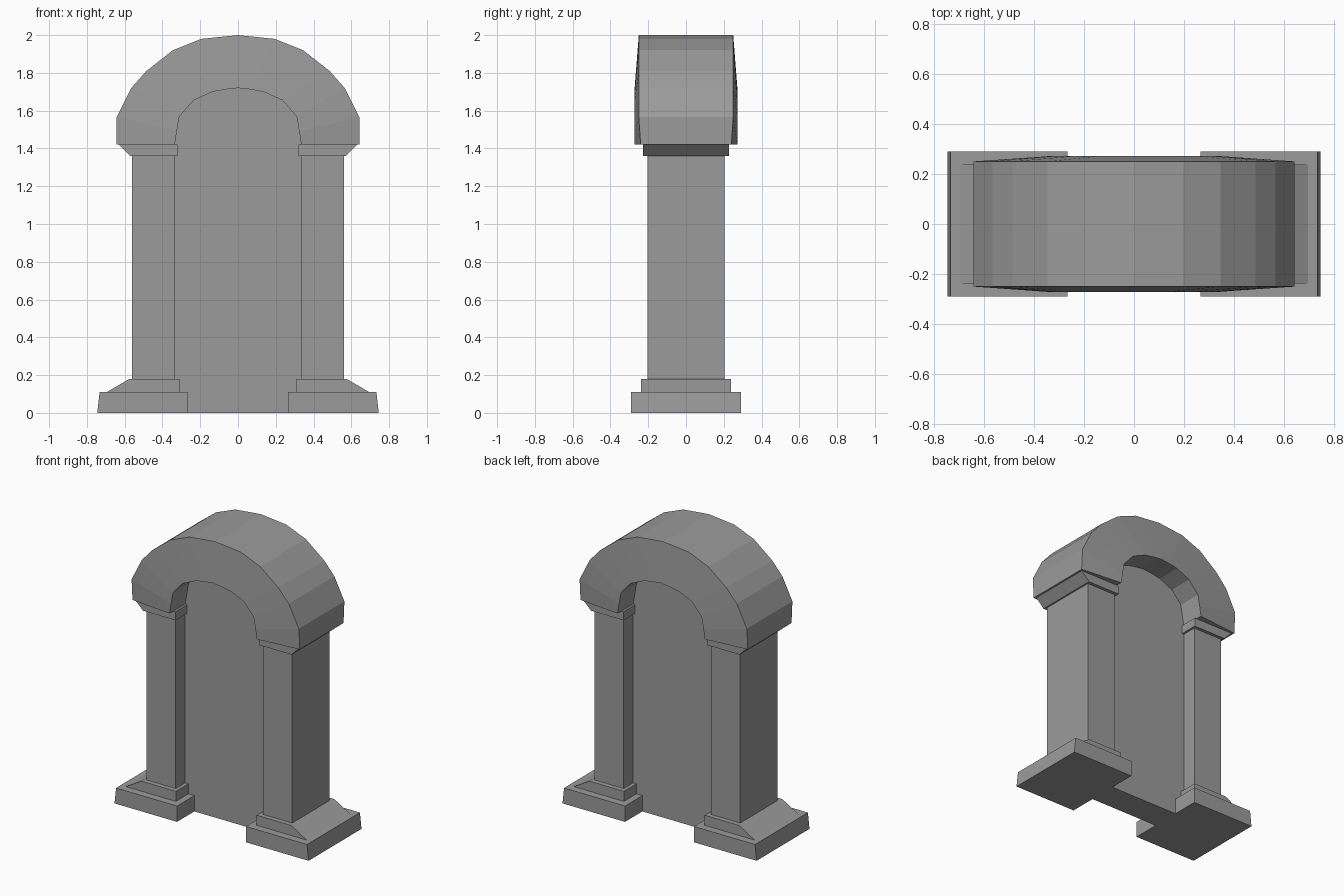
import bpy
import bmesh

if "Cube" in bpy.data.objects:
    bpy.data.objects.remove(bpy.data.objects["Cube"])

stone = bpy.data.materials.new("grey_stone")
stone.use_nodes = True
GREY = (0.33, 0.33, 0.33, 1)
stone.diffuse_color = GREY
stone.node_tree.nodes["Principled BSDF"].inputs["Base Color"].default_value = GREY


def finish(name, bm):
    bmesh.ops.recalc_face_normals(bm, faces=bm.faces)
    mesh = bpy.data.meshes.new(name)
    bm.to_mesh(mesh)
    bm.free()
    mesh.materials.append(stone)
    obj = bpy.data.objects.new(name, mesh)
    bpy.context.collection.objects.link(obj)
    return obj


def prism(name, profile, depth):
    """Extrude an x-z outline to both sides of y = 0."""
    bm = bmesh.new()
    front = [bm.verts.new((x, -depth, z)) for x, z in profile]
    back = [bm.verts.new((x, depth, z)) for x, z in profile]
    bm.faces.new(front)
    bm.faces.new(back)
    for i in range(len(profile)):
        j = (i + 1) % len(profile)
        bm.faces.new((front[i], front[j], back[j], back[i]))
    return finish(name, bm)


def mirrored(half):
    """Complete a right-hand outline that ends on the centre line."""
    return half + [(-x, z) for x, z in reversed(half[:-1])]


# Pillar parts: outline on the left side, and half depth
pillar_parts = {
    "plinth": ([(0.265, 0), (0.745, 0), (0.733, 0.11), (0.265, 0.11)], 0.29),
    "plinth_step": ([(0.31, 0.11), (0.695, 0.11), (0.575, 0.18), (0.31, 0.18)], 0.238),
    "shaft": ([(0.335, 0.18), (0.56, 0.18), (0.56, 1.36), (0.335, 1.36)], 0.205),
    "capital": ([(0.32, 1.36), (0.57, 1.36), (0.63, 1.42), (0.32, 1.42)], 0.228),
}
for part, (profile, depth) in pillar_parts.items():
    for side, sign in (("left", 1), ("right", -1)):
        prism(f"{side}_{part}", [(sign * x, z) for x, z in profile], depth)

# Arch curves
outer = mirrored([(0.642, 1.42), (0.642, 1.567), (0.565, 1.72), (0.485, 1.81),
                  (0.345, 1.92), (0.195, 1.98), (0, 2.0)])
inner = mirrored([(0.335, 1.42), (0.324, 1.49), (0.31, 1.57), (0.235, 1.655),
                  (0.135, 1.70), (0.07, 1.712), (0, 1.72)])

# Wall filling the opening
prism("infill_wall", [(0.34, 0)] + inner + [(-0.34, 0)], 0.1)

# Arch ring, thicker along its inner edge
bm = bmesh.new()
rings = []
for (ox, oz), (ix, iz) in zip(outer, inner):
    edge = 0.24 if oz < 1.5 else 0.25
    rings.append([bm.verts.new(p) for p in (
        (ox, -edge, oz), (ix, -0.272, iz), (ix, 0.272, iz), (ox, edge, oz))])
for a, b in zip(rings, rings[1:]):
    for i in range(4):
        j = (i + 1) % 4
        bm.faces.new((a[i], a[j], b[j], b[i]))
bm.faces.new(rings[0])
bm.faces.new(rings[-1])
finish("arch", bm)
